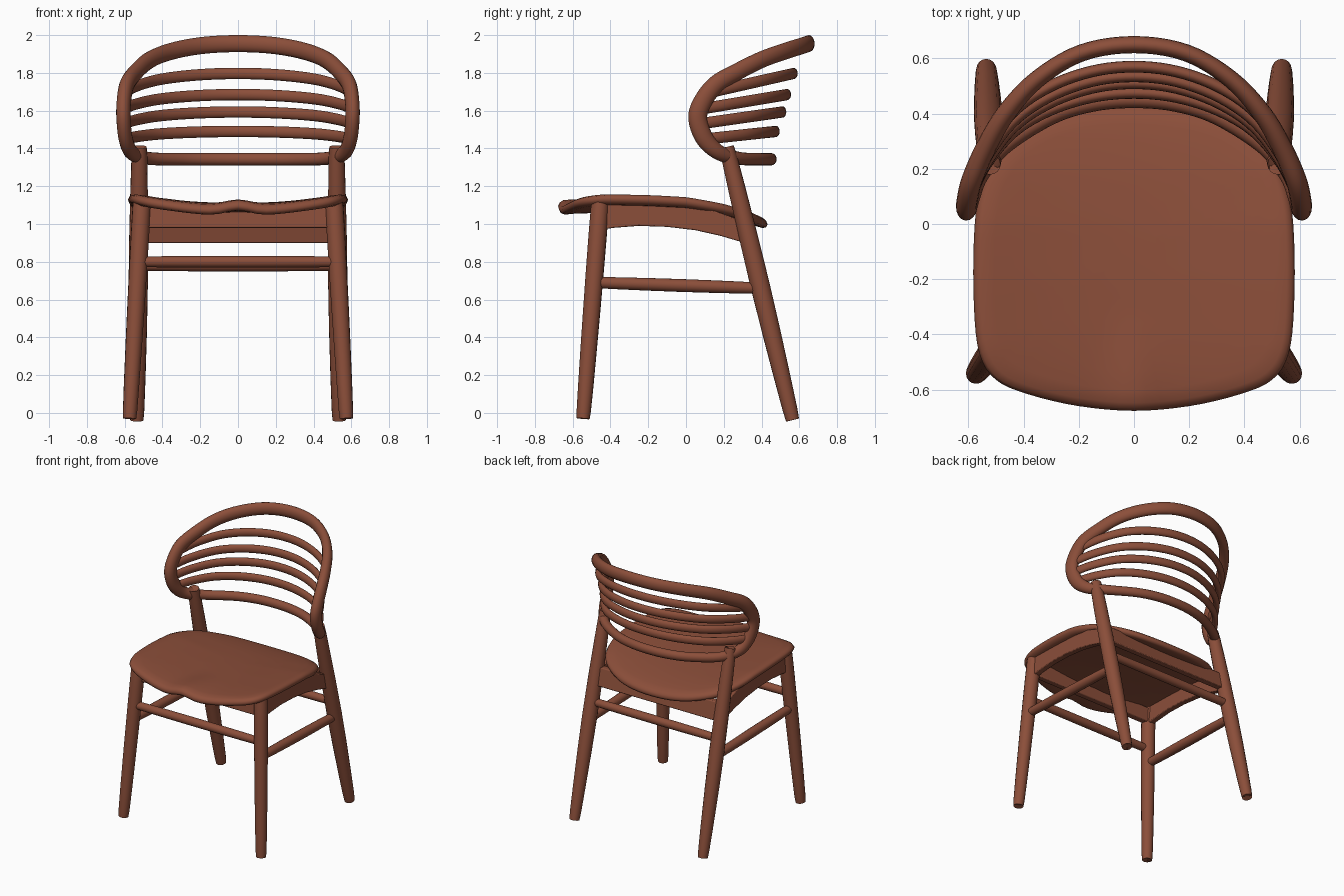
import bpy, bmesh, math
from mathutils import Vector

cube = bpy.data.objects.get("Cube")
if cube:
    bpy.data.objects.remove(cube, do_unlink=True)

wood = bpy.data.materials.new("walnut_brown")
wood.use_nodes = True
COLOUR = (0.26, 0.077, 0.042, 1)
wood.diffuse_color = COLOUR
wood.node_tree.nodes["Principled BSDF"].inputs["Base Color"].default_value = COLOUR


def finish(name, bm, angle=50):
    bmesh.ops.recalc_face_normals(bm, faces=bm.faces)
    mesh = bpy.data.meshes.new(name)
    bm.to_mesh(mesh)
    bm.free()
    mesh.materials.append(wood)
    obj = bpy.data.objects.new(name, mesh)
    bpy.context.collection.objects.link(obj)
    bpy.ops.object.select_all(action="DESELECT")
    obj.select_set(True)
    bpy.context.view_layer.objects.active = obj
    bpy.ops.object.shade_smooth_by_angle(angle=math.radians(angle))
    return obj


def spline(pts, closed=False, steps=5):
    """Catmull-Rom through vectors of any size."""
    n, out = len(pts), []
    for i in range(n if closed else n - 1):
        pick = lambda k: pts[k % n] if closed else pts[min(max(k, 0), n - 1)]
        a, b, c, d = (pick(i + k) for k in (-1, 0, 1, 2))
        for s in range(steps):
            t = s / steps
            out.append(b + (c - a) * (t / 2) + (a * 2 - b * 5 + c * 4 - d) * (t * t / 2)
                       + (b * 3 - a - c * 3 + d) * (t ** 3 / 2))
    return out if closed else out + [pts[-1]]


def tube(name, stations, closed=False, steps=5, sides=16):
    """Sweep an ellipse; a station is x, y, z, outward radius, other radius."""
    path = spline([Vector(s) for s in stations], closed, steps)
    bm, rings, n = bmesh.new(), [], len(path)
    for i, s in enumerate(path):
        p = Vector(s[:3])
        nxt = path[(i + 1) % n] if closed else path[min(i + 1, n - 1)]
        prv = path[i - 1] if closed else path[max(i - 1, 0)]
        t = (Vector(nxt[:3]) - Vector(prv[:3])).normalized()
        out = Vector((p.x, p.y, 0))
        out = (out - t * out.dot(t)).normalized()
        side = t.cross(out)
        rings.append([bm.verts.new(p + out * s[3] * math.cos(a) + side * s[4] * math.sin(a))
                      for a in (2 * math.pi * k / sides for k in range(sides))])
    for i in range(n if closed else n - 1):
        r, q = rings[i], rings[(i + 1) % n]
        for k in range(sides):
            j = (k + 1) % sides
            bm.faces.new((r[k], r[j], q[j], q[k]))
    if not closed:
        bm.faces.new(rings[0])
        bm.faces.new(rings[-1])
    return finish(name, bm)


def mirrored(half):
    """Half an arch from its middle to +x, completed to the -x side."""
    return [(-p[0], *p[1:]) for p in reversed(half[1:])] + half


def rod(name, a, b, ra, rm, rb):
    """Straight round bar with softened ends and a mid radius."""
    a, b = Vector(a), Vector(b)
    keys = ((0, ra * .75), (.012, ra), (.5, rm), (.988, rb), (1, rb * .75))
    return tube(name, [(*a.lerp(b, t), r, r) for t, r in keys], steps=3)


def panel(name, outline, offset):
    """Extrude a closed outline of 3D points by an offset, edges eased."""
    bm = bmesh.new()
    face = bm.faces.new([bm.verts.new(p) for p in outline])
    ext = bmesh.ops.extrude_face_region(bm, geom=[face])
    bmesh.ops.translate(bm, vec=offset, verts=[v for v in ext["geom"] if isinstance(v, bmesh.types.BMVert)])
    obj = finish(name, bm, 30)
    bev = obj.modifiers.new("eased_edges", "BEVEL")
    bev.width, bev.segments = 0.006, 2
    return obj


# Legs, side stretchers and side aprons
for s, label in ((1, "left"), (-1, "right")):
    rod(f"front_leg_{label}", (s * .572, -.542, 0), (s * .51, -.455, 1.1), .038, .046, .048)
    rod(f"back_leg_{label}", (s * .535, .555, 0), (s * .522, .225, 1.37), .039, .052, .042)
    rod(f"side_stretcher_{label}", (s * .533, -.47, .69), (s * .527, .39, .66), .03, .034, .03)
    under = [(-.45, .97), (-.38, .98), (-.25, .99), (-.1, .985), (.05, .967), (.18, .938), (.31, .9)]
    over = [(.29, 1.02), (.15, 1.07), (0, 1.1), (-.45, 1.115)]
    panel(f"side_apron_{label}", [(s * .49, y, z) for y, z in under + over], (s * .045, 0, 0))

# Front and back rails
rod("front_stretcher", (-.53, -.482, .8), (.53, -.482, .8), .028, .031, .028)
rod("back_stretcher", (-.52, .367, .78), (.52, .367, .78), .028, .031, .028)
for name, y, lean, low, high in (("front_apron", -.475, .01, .98, 1.085), ("back_apron", .315, -.03, .9, 1.03)):
    panel(name, [(-.5, y, low), (.5, y, low), (.5, y + lean, high), (-.5, y + lean, high)], (0, .045, 0))

# Bent hoop of the backrest
half_hoop = [
    (0, .65, 1.955, .031, .045), (.19, .62, 1.945, .031, .045), (.35, .525, 1.915, .032, .045),
    (.465, .40, 1.87, .035, .045), (.54, .27, 1.805, .037, .046), (.587, .16, 1.74, .038, .048),
    (.604, .09, 1.65, .038, .05), (.606, .062, 1.56, .038, .05), (.594, .1, 1.45, .037, .048),
    (.56, .18, 1.375, .035, .04), (.47, .285, 1.347, .032, .034), (.3, .39, 1.343, .03, .033),
    (.15, .437, 1.343, .03, .033), (0, .45, 1.343, .03, .033)]
hoop = half_hoop + [(-p[0], *p[1:]) for p in half_hoop[-2:0:-1]]
tube("backrest_hoop", hoop, closed=True)

# Curved slats: middle y, z and end x, y, z
slats = [(.57, 1.797, .592, .14, 1.7), (.535, 1.685, .602, .085, 1.61),
         (.51, 1.593, .602, .07, 1.53), (.475, 1.49, .592, .1, 1.45)]
bow = [(0, 1), (.26, .96), (.52, .83), (.74, .62), (.91, .3), (1, 0)]
for i, (my, mz, ex, ey, ez) in enumerate(slats):
    half = [(u * ex, ey + (my - ey) * f, ez + (mz - ez) * f, .021, .03) for u, f in bow]
    tube(f"slat_{i + 1}", mirrored(half))

# Saddle seat
rim_half = [(0, -.677), (.2, -.66), (.38, -.618), (.5, -.565), (.56, -.47), (.58, -.3), (.58, -.05),
            (.558, .12), (.49, .26), (.36, .36), (.2, .415), (0, .432)]
rim = spline([Vector(p) for p in rim_half + [(-x, y) for x, y in rim_half[-2:0:-1]]], True, 4)
heights = [Vector(p) for p in ((-.68, 1.15), (-.6, 1.16), (-.45, 1.166), (-.2, 1.16), (0, 1.15),
                               (.2, 1.12), (.35, 1.085), (.44, 1.055))]


def seat_top(x, y):
    edge = heights[-1].y
    for a, b in zip(heights, heights[1:]):
        if y <= b.x:
            edge = a.y + (b.y - a.y) * max(0, (y - a.x) / (b.x - a.x))
            break
    front = min(1, max(0, (-y - .35) / .3))
    fade = 1 - .45 * max(0, y / .43)
    return edge - .055 * fade * (1 - (x / .58) ** 2) + .03 * front * math.exp(-(x / .09) ** 2)


bm = bmesh.new()
centre = Vector((0, -.1))
layers = [(.15, 0), (.3, 0), (.45, 0), (.6, 0), (.75, 0), (.87, 0), (.95, .002), (.985, .012), (1, .03),
          (.985, .048), (.95, .056), (.87, .056), (.7, .056), (.5, .056), (.3, .056), (.15, .056)]
loops = []
for scale, drop in layers:
    flat = [centre + (p - centre) * scale for p in rim]
    loops.append([bm.verts.new((p.x, p.y, seat_top(p.x, p.y) - drop)) for p in flat])
for r, q in zip(loops, loops[1:]):
    for k in range(len(rim)):
        j = (k + 1) % len(rim)
        bm.faces.new((r[k], r[j], q[j], q[k]))
bm.faces.new(loops[0])
bm.faces.new(loops[-1])
finish("seat", bm, 60)
